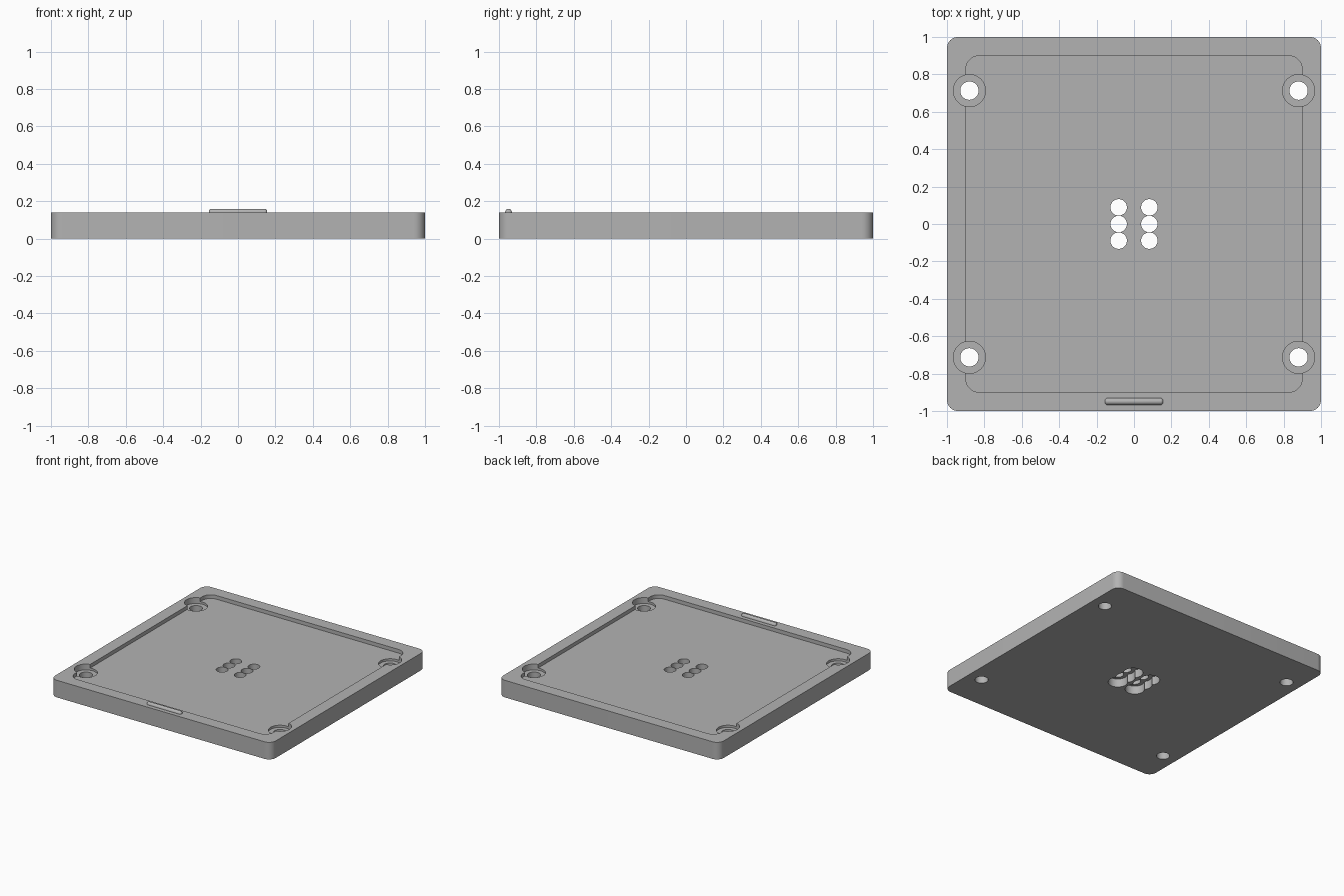
import bpy, bmesh, math

if "Cube" in bpy.data.objects:
    bpy.data.objects.remove(bpy.data.objects["Cube"], do_unlink=True)

grey = bpy.data.materials.new("plain grey")
grey.use_nodes = True
colour = (0.45, 0.45, 0.45, 1)
grey.diffuse_color = colour
grey.node_tree.nodes["Principled BSDF"].inputs["Base Color"].default_value = colour


def extruded(name, outline, z0, z1):
    """Prism from a flat outline, between two heights."""
    bm = bmesh.new()
    face = bm.faces.new([bm.verts.new((x, y, z0)) for x, y in outline])
    grown = bmesh.ops.extrude_face_region(bm, geom=[face])["geom"]
    verts = [v for v in grown if isinstance(v, bmesh.types.BMVert)]
    bmesh.ops.translate(bm, verts=verts, vec=(0, 0, z1 - z0))
    bmesh.ops.recalc_face_normals(bm, faces=bm.faces)
    mesh = bpy.data.meshes.new(name)
    bm.to_mesh(mesh)
    bm.free()
    mesh.materials.append(grey)
    obj = bpy.data.objects.new(name, mesh)
    bpy.context.collection.objects.link(obj)
    return obj


def arc(cx, cy, r, start, sweep, steps):
    return [(cx + r * math.cos(start + sweep * i / steps),
             cy + r * math.sin(start + sweep * i / steps)) for i in range(steps + 1)]


def rounded_square(half, r):
    points = []
    for k, (sx, sy) in enumerate([(1, 1), (-1, 1), (-1, -1), (1, -1)]):
        points += arc(sx * (half - r), sy * (half - r), r, k * math.pi / 2, math.pi / 2, 10)
    return points


def circle(x, y, r):
    return arc(x, y, r, 0, math.tau, 40)[:-1]


def cut(target, outline, z0, z1):
    """Remove a prism from the target."""
    cutter = extruded("cutter", outline, z0, z1)
    cutter.hide_render = True
    mod = target.modifiers.new("cut", "BOOLEAN")
    mod.operation = "DIFFERENCE"
    mod.solver = "EXACT"
    mod.object = cutter
    bpy.context.view_layer.objects.active = target
    bpy.ops.object.modifier_apply(modifier=mod.name)
    bpy.data.objects.remove(cutter, do_unlink=True)


def smooth(obj):
    bpy.ops.object.select_all(action="DESELECT")
    obj.select_set(True)
    bpy.context.view_layer.objects.active = obj
    bpy.ops.object.shade_smooth_by_angle(angle=math.radians(30))


TOP, FLOOR, BELOW, ABOVE = 0.14, 0.11, -0.1, 0.3

# Base plate with a shallow square recess
plate = extruded("base_plate", rounded_square(1, 0.06), 0, TOP)
cut(plate, rounded_square(0.9, 0.075), FLOOR, ABOVE)

# Counterbored screw holes near the corners
for sx in (-1, 1):
    for sy in (-1, 1):
        x, y = sx * 0.88, sy * 0.713
        cut(plate, circle(x, y, 0.086), 0.092, ABOVE)
        cut(plate, circle(x, y, 0.049), BELOW, ABOVE)

# Two rows of centre holes, widened from the underside
for x in (-0.082, 0.082):
    for row in (-1, 0, 1):
        cut(plate, circle(x, row * 0.089, 0.072), BELOW, 0.068)
        cut(plate, circle(x, row * 0.089, 0.044), BELOW, ABOVE)
smooth(plate)

# Raised rounded bar on the front rim
bpy.ops.mesh.primitive_cylinder_add(vertices=32, radius=0.018, depth=0.312,
                                    location=(0, -0.949, 0.141),
                                    rotation=(0, math.pi / 2, 0))
bar = bpy.context.object
bar.name = "front_bar"
bar.data.materials.append(grey)
bevel = bar.modifiers.new("round ends", "BEVEL")
bevel.width = 0.014
bevel.segments = 5
bevel.limit_method = "ANGLE"
bevel.angle_limit = math.radians(40)
bpy.ops.object.modifier_apply(modifier=bevel.name)
smooth(bar)
